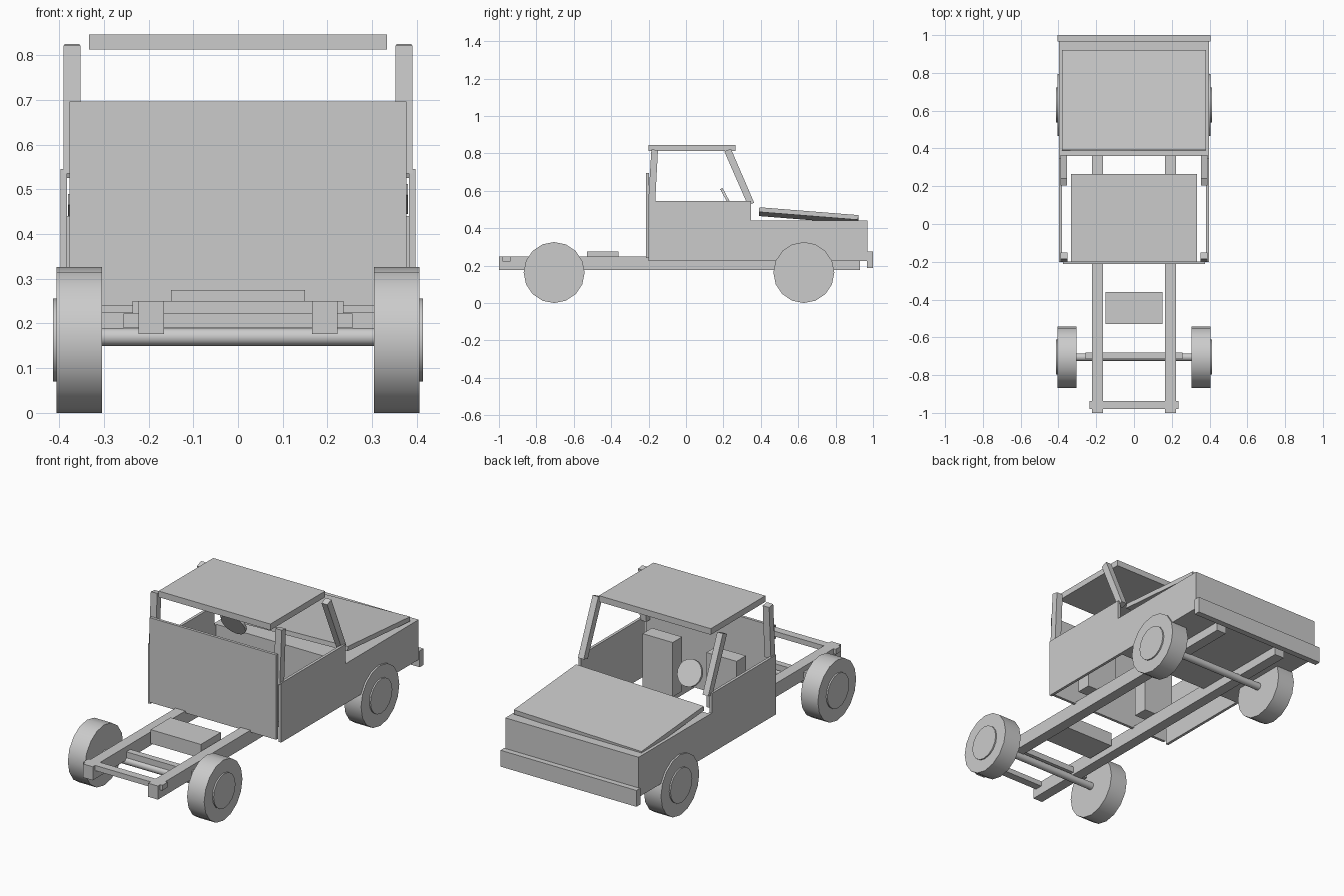
import bpy, math
from mathutils import Vector

if "Cube" in bpy.data.objects:
    bpy.data.objects.remove(bpy.data.objects["Cube"])

mat = bpy.data.materials.new("plain grey")
mat.diffuse_color = (0.6, 0.6, 0.6, 1)
mat.use_nodes = True
mat.node_tree.nodes["Principled BSDF"].inputs["Base Color"].default_value = mat.diffuse_color


def mesh(name, verts, faces):
    me = bpy.data.meshes.new(name)
    me.from_pydata(verts, [], faces)
    me.materials.append(mat)
    ob = bpy.data.objects.new(name, me)
    bpy.context.collection.objects.link(ob)
    return ob


def prism(name, profile, x0, x1):
    """Extrude a (y, z) profile along x."""
    n = len(profile)
    verts = [(x, y, z) for x in (x0, x1) for y, z in profile]
    faces = [tuple(range(n))[::-1], tuple(range(n, 2 * n))]
    faces += [(i, (i + 1) % n, n + (i + 1) % n, n + i) for i in range(n)]
    # profiles run counter-clockwise seen from +x
    return mesh(name, verts, faces)


def box(name, x0, x1, y0, y1, z0, z1):
    return prism(name, [(y0, z0), (y1, z0), (y1, z1), (y0, z1)], x0, x1)


def pair(name, profile, x0, x1):
    prism("right_" + name, profile, x0, x1)
    prism("left_" + name, profile, -x1, -x0)


def rect(y0, y1, z0, z1):
    return [(y0, z0), (y1, z0), (y1, z1), (y0, z1)]


def cylinder(name, loc, r, depth, sides=16, rot=(0, math.pi / 2, 0)):
    bpy.ops.mesh.primitive_cylinder_add(vertices=sides, radius=r, depth=depth,
                                        location=loc, rotation=rot)
    ob = bpy.context.object
    ob.name = name
    ob.data.materials.append(mat)
    bpy.ops.object.shade_smooth_by_angle(angle=math.radians(35))
    return ob


# Chassis: rails, rear crossmember, axle beam and mounted box
pair("rail", rect(-1.0, 0.93, 0.177, 0.25), 0.165, 0.223)
box("rear_crossmember", -0.236, 0.236, -0.98, -0.937, 0.222, 0.25)
box("axle_beam", -0.256, 0.256, -0.715, -0.68, 0.19, 0.222)
box("chassis_box", -0.15, 0.15, -0.53, -0.36, 0.2, 0.275)

# Wheels, hubs and axles
for end, y in (("rear", -0.705), ("front", 0.63)):
    cylinder(end + "_axle", (0, y, 0.17), 0.02, 0.66)
    for side, s in (("left", -1), ("right", 1)):
        cylinder(f"{end}_{side}_wheel", (s * 0.355, y, 0.163), 0.163, 0.102)
        cylinder(f"{end}_{side}_hub", (s * 0.4, y, 0.163), 0.093, 0.027)

# Body: stepped side panels, engine bay, back panel and bumper
pair("side_panel", [(-0.2, 0.225), (0.97, 0.225), (0.97, 0.44), (0.347, 0.44),
                    (0.347, 0.545), (-0.2, 0.545)], 0.382, 0.397)
box("engine_bay", -0.382, 0.382, 0.36, 0.97, 0.225, 0.44)
box("back_panel", -0.377, 0.377, -0.213, -0.198, 0.24, 0.696)
box("bumper", -0.405, 0.405, 0.967, 1.0, 0.187, 0.275)

# Hood: slopes to the nose and sits slightly higher on the right
hood = prism("hood", [(0.39, 0.487), (0.92, 0.445), (0.922, 0.470), (0.392, 0.512)],
             -0.38, 0.38)
for v in hood.data.vertices:
    if v.co.x < 0:
        v.co.z -= 0.022

# Cab pillars and roof
pair("rear_pillar", [(-0.202, 0.535), (-0.165, 0.535), (-0.15, 0.817), (-0.185, 0.822)],
     0.352, 0.39)
pair("front_pillar", [(0.330, 0.525), (0.365, 0.535), (0.240, 0.825), (0.205, 0.81)],
     0.354, 0.388)
box("roof", -0.333, 0.333, -0.2, 0.265, 0.813, 0.846)

# Interior: upright seats and steering wheel
for side, x in (("left", -0.19), ("right", 0.19)):
    box(side + "_seat", x - 0.09, x + 0.09, -0.11, -0.03, 0.25, 0.543)
cylinder("steering_wheel", (-0.18, 0.222, 0.55), 0.07, 0.014,
         rot=(math.radians(-62), 0, 0))
